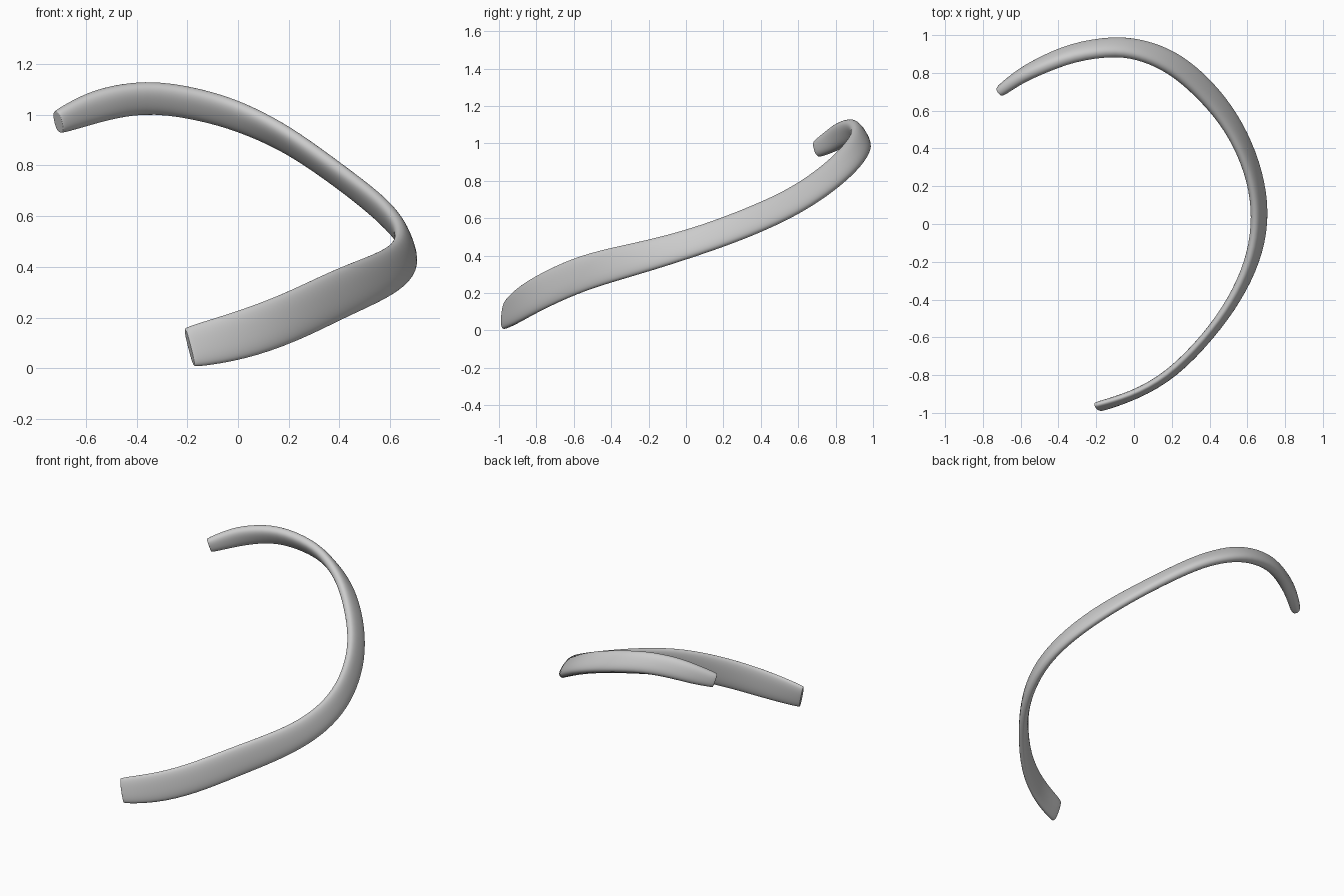
import bpy
import bmesh
from math import cos, sin, tau, radians
from mathutils import Vector, Matrix

cube = bpy.data.objects.get("Cube")
if cube:
    bpy.data.objects.remove(cube, do_unlink=True)

SIDES = 14
UP = Vector((0, 0, 1))

# Stations along the rib: x, y, z, blade width, thickness, inward lean in degrees
STATIONS = [
    (-.18, -.965, .085, .17, .05, 10),
    (0, -.91, .125, .195, .05, 5),
    (.2, -.8, .195, .2, .055, 5),
    (.4, -.59, .295, .2, .055, 5),
    (.535, -.4, .35, .19, .06, 8),
    (.63, -.2, .4, .175, .065, 14),
    (.67, 0, .458, .165, .065, 22),
    (.655, .2, .525, .16, .065, 24),
    (.59, .4, .605, .16, .065, 28),
    (.49, .58, .69, .155, .065, 36),
    (.35, .74, .795, .155, .07, 44),
    (.2, .86, .9, .15, .07, 46),
    (.05, .92, .975, .145, .07, 42),
    (-.1, .945, 1.03, .14, .075, 36),
    (-.33, .91, 1.075, .14, .08, 28),
    (-.5, .835, 1.05, .14, .08, 18),
    (-.6, .785, 1.018, .13, .075, 10),
    (-.7, .71, .975, .1, .065, 5),
]


def power(value, exponent):
    """Signed power, for a rounded-box section."""
    return abs(value) ** exponent * (1 if value > 0 else -1)


def section(centre, tangent, width, thick, lean):
    """Flattened oval across the path, its upper edge leaning inwards."""
    across = (UP - tangent * UP.dot(tangent)).normalized()
    across = Matrix.Rotation(radians(-lean), 3, tangent) @ across
    normal = tangent.cross(across)
    ring = []
    for i in range(SIDES):
        a = tau * i / SIDES
        ring.append(centre + across * power(cos(a), .8) * width / 2
                    + normal * power(sin(a), .8) * thick / 2)
    return ring


def build_rib():
    points = [Vector(s[:3]) for s in STATIONS]
    last = len(points) - 1
    rings = []
    for i, (point, s) in enumerate(zip(points, STATIONS)):
        tangent = (points[min(i + 1, last)] - points[max(i - 1, 0)]).normalized()
        width, thick, lean = s[3:]
        # The ends get a tight extra ring so that they stay blunt
        lip = section(point + tangent * (-.012 if i == 0 else .012),
                      tangent, width * .9, thick * .8, lean)
        if i == 0:
            rings.append(lip)
        rings.append(section(point, tangent, width, thick, lean))
        if i == last:
            rings.append(lip)

    bm = bmesh.new()
    loops = [[bm.verts.new(p) for p in ring] for ring in rings]
    for a, b in zip(loops, loops[1:]):
        for k in range(SIDES):
            n = (k + 1) % SIDES
            bm.faces.new((a[k], a[n], b[n], b[k]))
    caps = [bm.faces.new(loops[0]), bm.faces.new(loops[-1])]
    bmesh.ops.inset_individual(bm, faces=caps, thickness=.008)
    bmesh.ops.recalc_face_normals(bm, faces=bm.faces)
    mesh = bpy.data.meshes.new("rib_bone")
    bm.to_mesh(mesh)
    bm.free()
    rib = bpy.data.objects.new("rib_bone", mesh)
    bpy.context.collection.objects.link(rib)
    return rib


# Pale grey bone
grey = bpy.data.materials.new("bone_grey")
grey.use_nodes = True
colour = (.6, .6, .6, 1)
grey.diffuse_color = colour
grey.node_tree.nodes["Principled BSDF"].inputs["Base Color"].default_value = colour

rib = build_rib()
rib.data.materials.append(grey)
rib.data.shade_smooth()
smooth = rib.modifiers.new("smooth", 'SUBSURF')
smooth.levels = smooth.render_levels = 2
